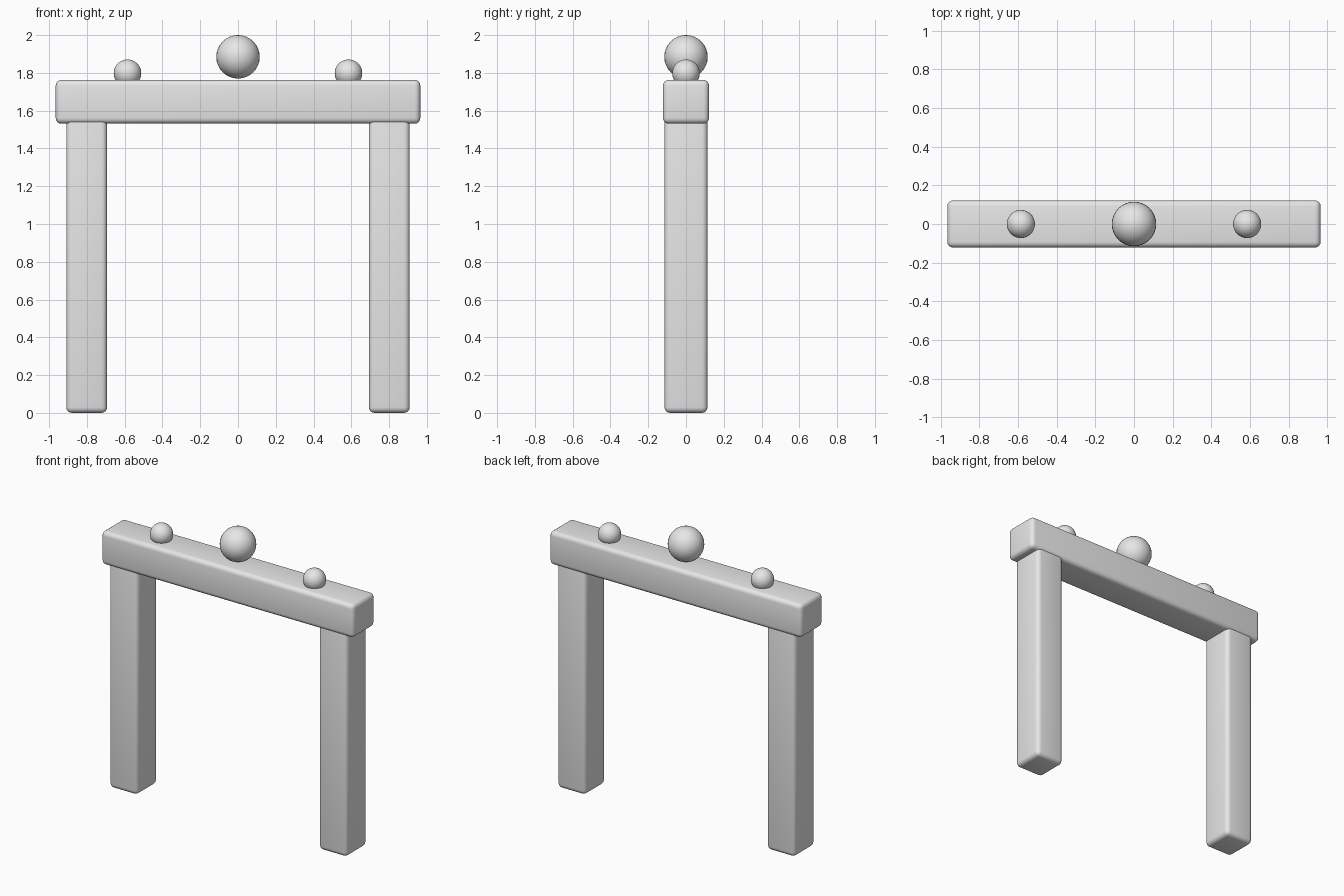
import bpy

if "Cube" in bpy.data.objects:
    bpy.data.objects.remove(bpy.data.objects["Cube"])

grey = bpy.data.materials.new("light grey")
grey.diffuse_color = (0.8, 0.8, 0.8, 1)
grey.use_nodes = True
grey.node_tree.nodes["Principled BSDF"].inputs["Base Color"].default_value = grey.diffuse_color


def finish(name):
    ob = bpy.context.object
    ob.name = name
    ob.data.materials.append(grey)
    return ob


def rounded_box(name, center, size, radius=0.03):
    bpy.ops.mesh.primitive_cube_add(size=1, location=center)
    ob = finish(name)
    ob.scale = size
    bpy.ops.object.transform_apply(location=False, rotation=False, scale=True)
    bevel = ob.modifiers.new("round", 'BEVEL')
    bevel.width = radius
    bevel.segments = 4
    bpy.ops.object.modifier_apply(modifier="round")
    bpy.ops.object.shade_smooth_by_angle(angle=0.6)


def ball(name, center, radius):
    bpy.ops.mesh.primitive_uv_sphere_add(segments=32, ring_count=16,
                                         radius=radius, location=center)
    finish(name)
    bpy.ops.object.shade_smooth()


# Lintel across the top
rounded_box("lintel", (0, 0, 1.647), (1.93, 0.244, 0.232))

# Mirrored posts and small ornaments
for side, s in (("left", -1), ("right", 1)):
    rounded_box(side + "_post", (s * 0.801, 0, 0.79), (0.216, 0.228, 1.58))
    ball(side + "_small_ball", (s * 0.585, 0, 1.798), 0.073)

# Large centre ornament
ball("centre_ball", (0, 0, 1.885), 0.115)
